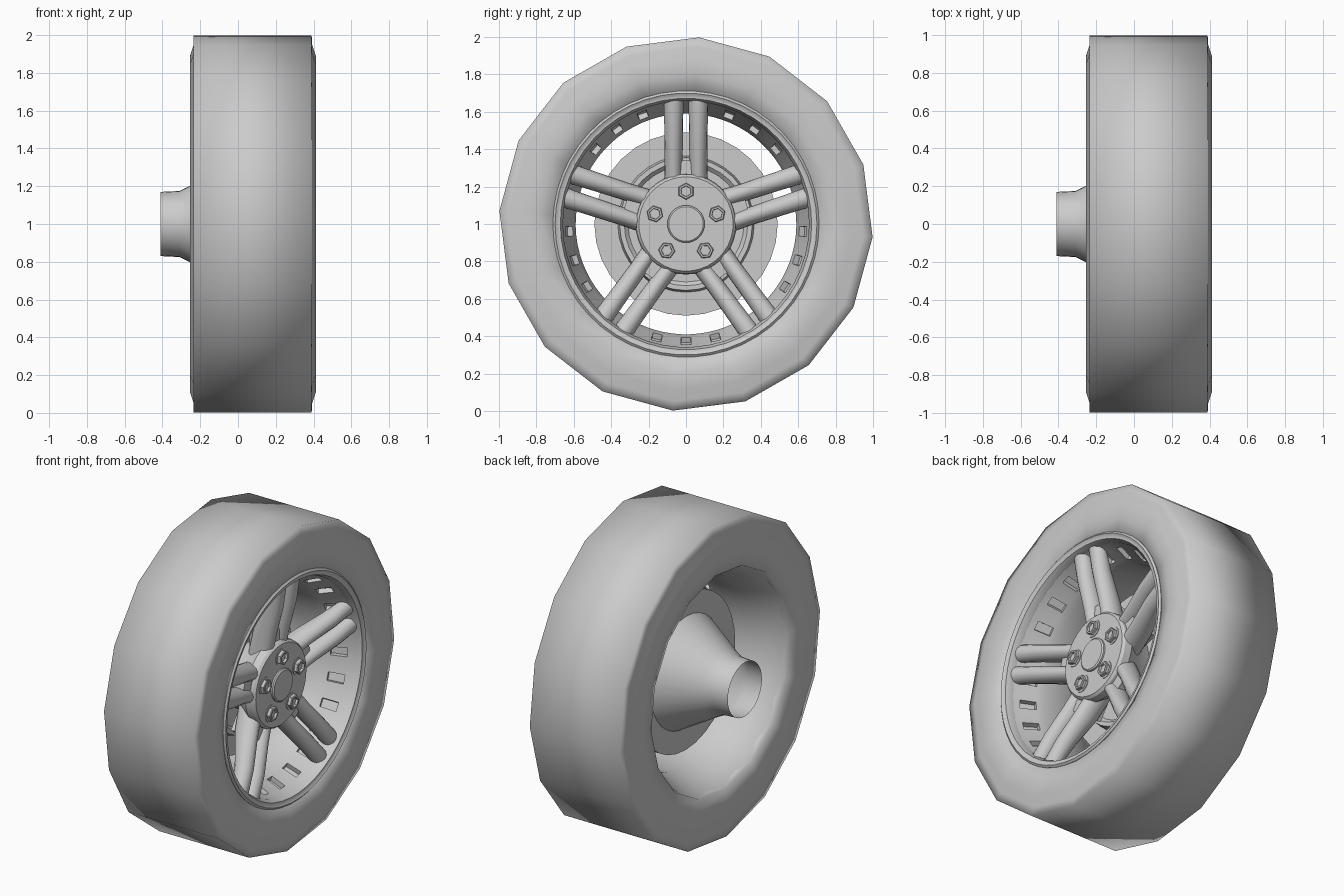
import bpy, bmesh, math
from mathutils import Matrix

old = bpy.data.objects.get("Cube")
if old:
    bpy.data.objects.remove(old, do_unlink=True)

grey = bpy.data.materials.new("plain grey")
grey.use_nodes = True
COLOUR = (0.6, 0.6, 0.6, 1)
grey.diffuse_color = COLOUR
grey.node_tree.nodes["Principled BSDF"].inputs["Base Color"].default_value = COLOUR

AXLE = Matrix.Translation((0, 0, 1))


def finish(name, bm, angle=40):
    """Turn a bmesh into a named, shaded object on the axle height."""
    bm.transform(AXLE)
    mesh = bpy.data.meshes.new(name)
    bm.to_mesh(mesh)
    bm.free()
    mesh.materials.append(grey)
    ob = bpy.data.objects.new(name, mesh)
    bpy.context.collection.objects.link(ob)
    bpy.ops.object.select_all(action="DESELECT")
    ob.select_set(True)
    bpy.context.view_layer.objects.active = ob
    bpy.ops.object.shade_smooth_by_angle(angle=math.radians(angle))
    return ob


def loft(bm, rings, loop=False):
    """Skin a list of vertex rings; return the faces band by band."""
    bands = []
    pairs = list(zip(rings, rings[1:] + rings[:1]))
    for a, b in pairs if loop else pairs[:-1]:
        n = len(a)
        bands.append([bm.faces.new((a[i], a[(i + 1) % n], b[(i + 1) % n], b[i]))
                      for i in range(n)])
    return bands


def lathe(bm, profile, sides, start=0.0, loop=False):
    """Revolve (x, radius) points around the x axis."""
    rings = []
    for x, r in profile:
        angles = [math.radians(start) + math.tau * i / sides for i in range(sides)]
        rings.append([bm.verts.new((x, r * math.cos(a), r * math.sin(a))) for a in angles])
    bands = loft(bm, rings, loop)
    return rings, bands


def lathe_part(name, profile, sides, start=0.0, loop=False, cap_end=False, angle=40):
    bm = bmesh.new()
    rings, _ = lathe(bm, profile, sides, start, loop)
    if cap_end:
        bm.faces.new(rings[-1])
    bmesh.ops.recalc_face_normals(bm, faces=bm.faces)
    return finish(name, bm, angle)


# Tyre: coarse sixteen-sided ring
lathe_part("tyre", [
    (0.39, 1.0), (0.393, 0.95), (0.413, 0.89), (0.408, 0.80), (0.39, 0.71), (0.34, 0.695),
    (-0.20, 0.68), (-0.24, 0.69), (-0.25, 0.78), (-0.255, 0.89), (-0.235, 0.95),
    (-0.235, 1.0)], 16, start=-4, loop=True, angle=100)

# Rim barrel with a row of recessed vent slots
bm = bmesh.new()
_, bands = lathe(bm, [
    (0.36, 0.662), (0.31, 0.645), (0.22, 0.607), (0.17, 0.59), (0.0, 0.59),
    (-0.12, 0.63), (-0.22, 0.675), (-0.24, 0.70)], 75, start=270 - 2.4)
bm.normal_update()
for f in bm.faces:
    c = f.calc_center_median()
    if f.normal.y * c.y + f.normal.z * c.z > 0:
        f.normal_flip()
slots = bands[1][::3]
bmesh.ops.inset_individual(bm, faces=slots, thickness=0.002, depth=-0.03)
finish("rim_barrel", bm, 35)

# Front rim lip
lathe_part("rim_lip", [
    (0.33, 0.705), (0.395, 0.712), (0.405, 0.70), (0.395, 0.685), (0.395, 0.672),
    (0.36, 0.658), (0.33, 0.66)], 50, loop=True)

# Brake disc with its flared axle tube, open at the back
lathe_part("axle_and_brake_disc", [
    (-0.41, 0.17), (-0.31, 0.175), (-0.25, 0.205), (0.0, 0.35), (0.0, 0.49), (0.03, 0.49),
    (0.03, 0.365), (0.08, 0.355), (0.08, 0.33), (0.06, 0.31), (0.06, 0.2)],
    32, cap_end=True)

# Wheel hub
lathe_part("hub", [
    (0.06, 0.2), (0.16, 0.22), (0.24, 0.27), (0.285, 0.265), (0.30, 0.252)],
    40, cap_end=True, angle=30)
lathe_part("hub_cap", [(0.29, 0.10), (0.31, 0.10), (0.317, 0.092)],
           32, cap_end=True, angle=30)


def spin(k):
    return Matrix.Rotation(math.tau * k / 5, 4, "X")


# Five pairs of rounded spokes: (radius, x, half width, half depth)
STATIONS = [(0.18, 0.20, 0.052, 0.075), (0.34, 0.235, 0.048, 0.075),
            (0.52, 0.295, 0.05, 0.06), (0.67, 0.33, 0.053, 0.045)]
for k in range(5):
    bm = bmesh.new()
    for side in (-1, 1):
        rings = []
        for r, x, w, d in STATIONS:
            angles = [math.tau * i / 16 for i in range(16)]
            rings.append([bm.verts.new((x + d * math.sin(a),
                                        side * 0.066 + w * math.cos(a), r)) for a in angles])
        loft(bm, rings)
        for end in (rings[0], rings[-1]):
            bm.faces.new(end)
    # Web joining the pair next to the hub
    web = Matrix.Translation((0.2, 0, 0.26)) @ Matrix.Diagonal((0.14, 0.14, 0.16, 1))
    bmesh.ops.create_cube(bm, size=1, matrix=web)
    bmesh.ops.recalc_face_normals(bm, faces=bm.faces)
    bm.transform(spin(k))
    finish(f"spoke_pair_{k + 1}", bm)

# Five wheel nuts on round washers, each with a hollow hexagon
for k in range(5):
    bm = bmesh.new()
    lathe(bm, [(0.295, 0.054), (0.304, 0.054), (0.304, 0.03)], 20)
    nut, _ = lathe(bm, [(0.295, 0.045), (0.322, 0.045), (0.326, 0.04),
                        (0.326, 0.03), (0.312, 0.028)], 6, start=30)
    bm.faces.new(nut[-1])
    bmesh.ops.recalc_face_normals(bm, faces=bm.faces)
    bm.transform(spin(k) @ Matrix.Translation((0, 0, 0.175)))
    finish(f"wheel_nut_{k + 1}", bm, 30)
